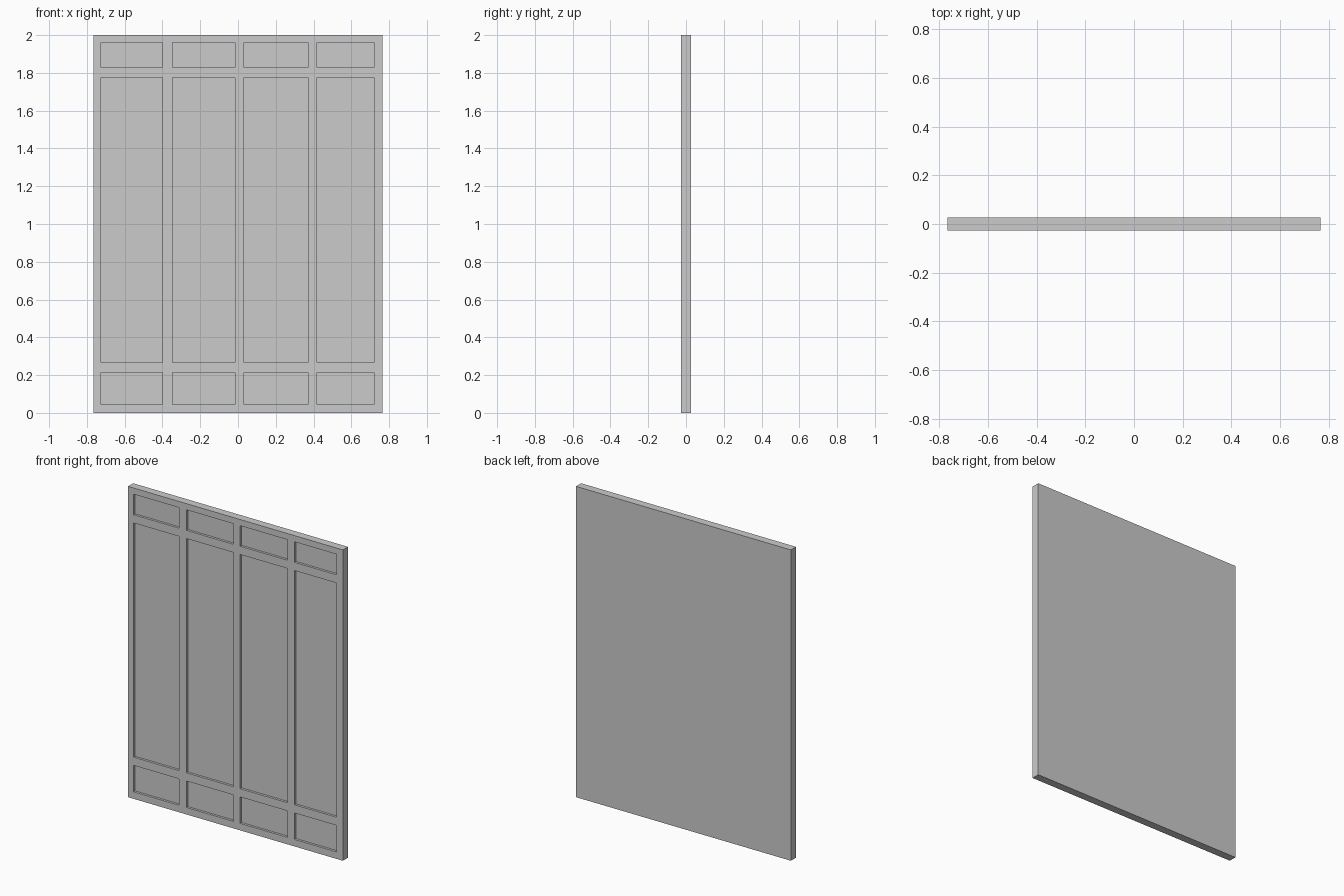
import bpy
import bmesh
from mathutils import Matrix

if "Cube" in bpy.data.objects:
    bpy.data.objects.remove(bpy.data.objects["Cube"])

HALF_W, HALF_T, HEIGHT = 0.765, 0.026, 2.0
DEPTH = 0.015                      # how far the panels sit behind the frame
COLUMNS = [(-0.724, -0.401), (-0.348, -0.015), (0.033, 0.371), (0.419, 0.721)]
ROWS = [(0.045, 0.215), (0.268, 1.775), (1.828, 1.96)]


def add_box(bm, x0, x1, y0, y1, z0, z1):
    centre = Matrix.Translation(((x0 + x1) / 2, (y0 + y1) / 2, (z0 + z1) / 2))
    size = Matrix.Diagonal((x1 - x0, y1 - y0, z1 - z0, 1))
    bmesh.ops.create_cube(bm, size=1, matrix=centre @ size)


def make_object(name, boxes):
    bm = bmesh.new()
    for box in boxes:
        add_box(bm, *box)
    mesh = bpy.data.meshes.new(name)
    bm.to_mesh(mesh)
    bm.free()
    obj = bpy.data.objects.new(name, mesh)
    bpy.context.collection.objects.link(obj)
    return obj


# Solid door slab with a plain back
door = make_object("panelled_door", [(-HALF_W, HALF_W, -HALF_T, HALF_T, 0, HEIGHT)])

# Pockets for the recessed panels, leaving stiles and rails standing
pockets = make_object("panel_cutters", [
    (x0, x1, -HALF_T - 0.05, -HALF_T + DEPTH, z0, z1)
    for x0, x1 in COLUMNS for z0, z1 in ROWS])
pockets.hide_render = True
pockets.display_type = 'WIRE'

cut = door.modifiers.new("recess_panels", 'BOOLEAN')
cut.operation = 'DIFFERENCE'
cut.solver = 'EXACT'
cut.object = pockets
